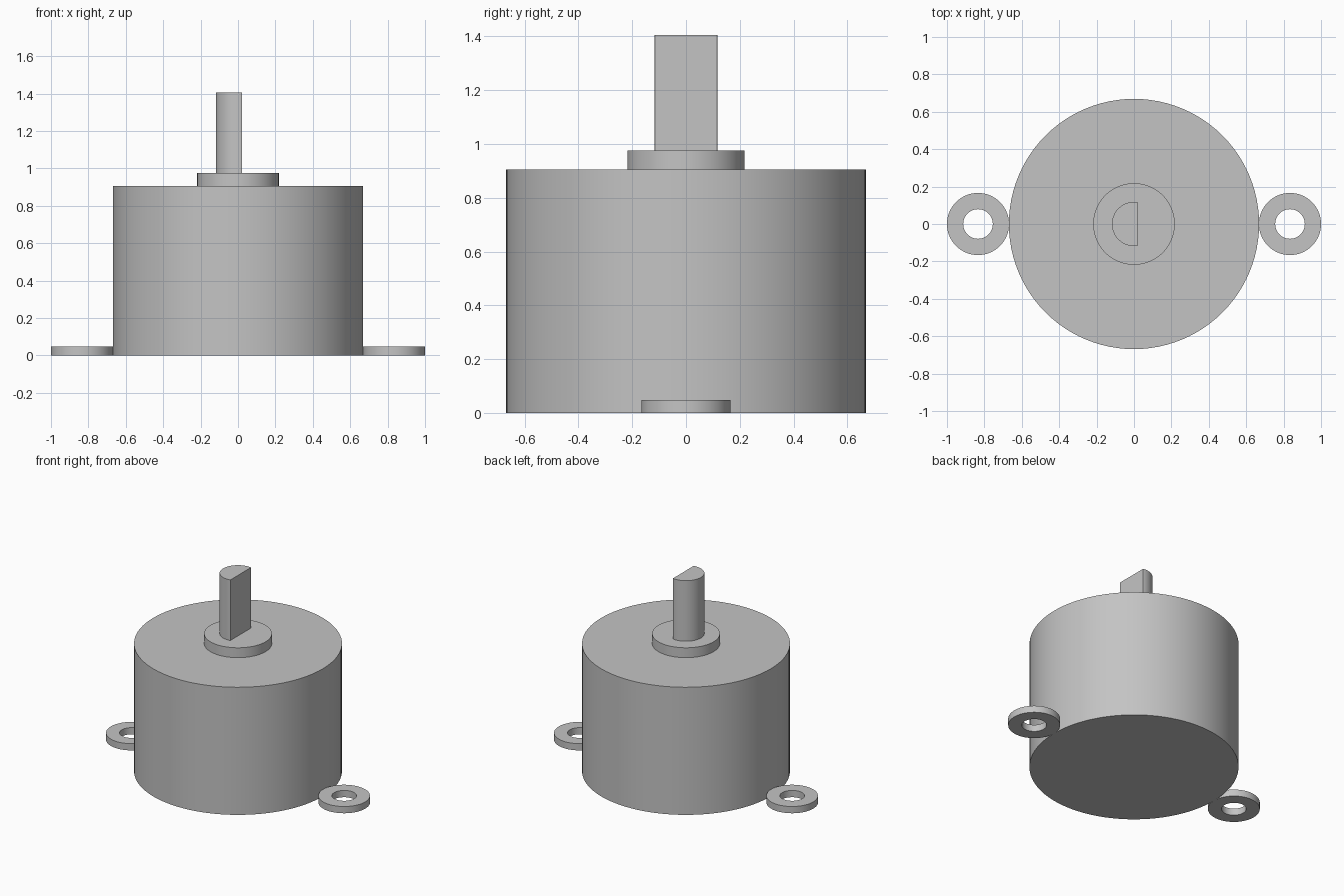
import bpy
import bmesh
from math import cos, sin, tau, acos, radians

cube = bpy.data.objects.get("Cube")
if cube:
    bpy.data.objects.remove(cube, do_unlink=True)

grey = bpy.data.materials.new("plain_grey")
grey.use_nodes = True
colour = (0.55, 0.55, 0.55, 1)
grey.diffuse_color = colour
grey.node_tree.nodes["Principled BSDF"].inputs["Base Color"].default_value = colour


def arc(radius, start=0.0, end=tau, steps=96, closed=True):
    """Points along an arc; a closed circle leaves out the repeated end."""
    count = steps if closed else steps + 1
    angles = [start + (end - start) * i / steps for i in range(count)]
    return [(radius * cos(a), radius * sin(a)) for a in angles]


def finish(name, bm, location=(0, 0, 0)):
    bmesh.ops.recalc_face_normals(bm, faces=bm.faces)
    mesh = bpy.data.meshes.new(name)
    bm.to_mesh(mesh)
    bm.free()
    mesh.materials.append(grey)
    obj = bpy.data.objects.new(name, mesh)
    obj.location = location
    bpy.context.collection.objects.link(obj)
    bpy.ops.object.select_all(action='DESELECT')
    obj.select_set(True)
    bpy.context.view_layer.objects.active = obj
    bpy.ops.object.shade_smooth_by_angle(angle=radians(30))
    return obj


def prism(name, outline, bottom, top):
    """Extrude a flat outline upward into a capped solid."""
    bm = bmesh.new()
    base = bm.faces.new([bm.verts.new((x, y, bottom)) for x, y in outline])
    result = bmesh.ops.extrude_face_region(bm, geom=[base], use_keep_orig=True)
    raised = [v for v in result["geom"] if isinstance(v, bmesh.types.BMVert)]
    bmesh.ops.translate(bm, verts=raised, vec=(0, 0, top - bottom))
    return finish(name, bm)


def ring(name, outer, inner, height, location):
    """Flat washer with a through hole."""
    bm = bmesh.new()
    loops = [[bm.verts.new((x, y, z)) for x, y in arc(r, steps=64)]
             for r, z in ((outer, 0), (outer, height), (inner, height), (inner, 0))]
    for k, loop in enumerate(loops):
        following = loops[(k + 1) % len(loops)]
        for i in range(len(loop)):
            j = (i + 1) % len(loop)
            bm.faces.new((loop[i], loop[j], following[j], following[i]))
    return finish(name, bm, location)


# Motor body and raised collar
prism("motor_body", arc(0.669), 0, 0.906)
prism("shaft_collar", arc(0.218), 0.906, 0.976)

# D-shaped shaft, flat side facing +x
shaft_radius = 0.118
flat = acos(0.021 / shaft_radius)
prism("drive_shaft", arc(shaft_radius, flat, tau - flat, 48, False), 0.976, 1.406)

# Mounting rings on both sides
for side, sign in (("left", 1), ("right", -1)):
    ring(side + "_mounting_ring", 0.166, 0.079, 0.048, (sign * 0.834, 0, 0))
